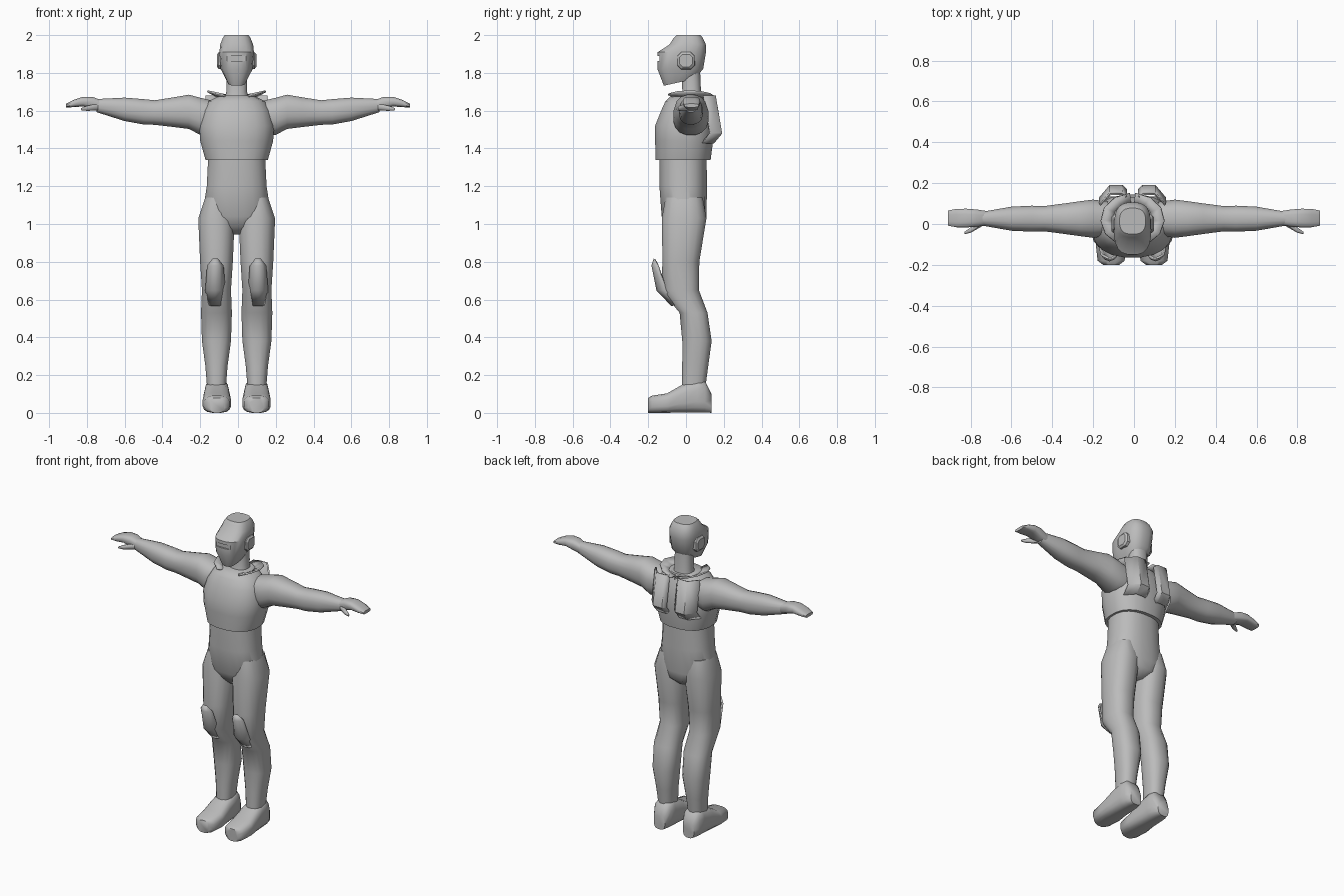
import bpy, bmesh, math

cube = bpy.data.objects.get("Cube")
if cube:
    bpy.data.objects.remove(cube, do_unlink=True)

grey = bpy.data.materials.new("plain grey")
grey.use_nodes = True
grey_value = (0.5, 0.5, 0.5, 1)
grey.diffuse_color = grey_value
grey.node_tree.nodes["Principled BSDF"].inputs["Base Color"].default_value = grey_value
TRUNK_OFFSET = -0.007  # the trunk sits slightly to one side of the arm span


def finish(name, bm, mirror, angle, offset):
    """Turn a bmesh into a smooth shaded, optionally mirrored object."""
    bmesh.ops.recalc_face_normals(bm, faces=bm.faces)
    mesh = bpy.data.meshes.new(name)
    bm.to_mesh(mesh)
    bm.free()
    mesh.materials.append(grey)
    part = bpy.data.objects.new(name, mesh)
    part.location.x = offset
    bpy.context.collection.objects.link(part)
    bpy.ops.object.select_all(action='DESELECT')
    part.select_set(True)
    bpy.context.view_layer.objects.active = part
    bpy.ops.object.shade_smooth_by_angle(angle=math.radians(angle))
    if mirror:
        part.modifiers.new("mirror", 'MIRROR')
    return part


def bridge(bm, rows, closed):
    """Fill quads between neighbouring rows of vertices."""
    for lower, upper in zip(rows, rows[1:]):
        count = len(lower)
        for k in range(count if closed else count - 1):
            following = (k + 1) % count
            bm.faces.new((lower[k], lower[following], upper[following], upper[k]))


def rounded(cosine, power):
    return math.copysign(abs(cosine) ** (2 / power), cosine)


def loft(name, rings, axis='z', sides=16, power=2.4, mirror=False, angle=50,
         first_tilt=0, offset=TRUNK_OFFSET):
    """Skin rounded rings given as (position, centre, centre, radius, radius)."""
    bm = bmesh.new()
    loops = []
    for position, centre_a, centre_b, radius_a, radius_b in rings:
        tilt = 0 if loops else first_tilt
        loop = []
        for k in range(sides):
            turn = math.tau * (k + 0.5) / sides
            a = centre_a + radius_a * rounded(math.cos(turn), power)
            rise = radius_b * rounded(math.sin(turn), power)
            b = centre_b + rise
            along = position + tilt * rise
            point = {'x': (along, a, b), 'y': (a, along, b), 'z': (a, b, along)}[axis]
            loop.append(bm.verts.new(point))
        loops.append(loop)
    bridge(bm, loops, closed=True)
    bm.faces.new(loops[0])
    bm.faces.new(loops[-1])
    return finish(name, bm, mirror, angle, offset)


def upright(name, rings, centre_x=0, **options):
    """Loft along z from (height, depth centre, half width, half depth)."""
    return loft(name, [(z, centre_x, y, width, depth) for z, y, width, depth in rings], **options)


def sheet(name, rows, angle=40):
    """Mirrored thin plate spanned by rows of points."""
    bm = bmesh.new()
    bridge(bm, [[bm.verts.new(point) for point in row] for row in rows], closed=False)
    plate = finish(name, bm, True, angle, TRUNK_OFFSET)
    solid = plate.modifiers.new("thickness", 'SOLIDIFY')
    solid.thickness = 0.01
    solid.offset = 0


# Trunk
upright("chest_vest", [
    (1.34, -.015, .167, .147), (1.44, -.01, .195, .155), (1.52, -.01, .2, .155),
    (1.6, 0, .18, .133), (1.65, 0, .15, .11), (1.68, .01, .09, .09)], sides=20)
upright("waist_and_hips", [
    (1.4, -.015, .15, .125), (1.2, -.015, .16, .127), (1.04, -.01, .185, .12),
    (.985, 0, .12, .1), (.945, 0, .03, .06)], sides=20)

# Legs
upright("legs", [
    (1.14, -.01, .06, .1), (1.03, -.01, .098, .12), (.8, -.027, .088, .099),
    (.65, -.032, .078, .102), (.53, .04, .083, .075), (.38, .058, .078, .079),
    (.25, .049, .06, .07), (.13, .04, .05, .063)], centre_x=.107, mirror=True)

# Feet, flat on the ground, from (depth, half width, half height)
foot_profile = [(-.2, .04, .04), (-.18, .067, .046), (-.1, .076, .052), (-.02, .07, .075),
                (.06, .065, .09), (.1, .06, .085), (.135, .04, .05)]
loft("feet", [(y, .105, height, width, height) for y, width, height in foot_profile],
     axis='y', power=3, mirror=True)

# Knee guards, flaring away from the leg at the top
guard_rows = []
for z, half_width, front, wrap in [(.815, .012, -.166, 0), (.78, .04, -.178, .03),
                                   (.65, .05, -.152, .05), (.57, .04, -.075, .03)]:
    guard_rows.append([(.113 + half_width * u, front + wrap * u * u, z)
                       for u in (-1, -.5, 0, .5, 1)])
sheet("knee_guards", guard_rows)

# Arms, from (reach, height, radius)
arm_profile = [(.1, 1.56, .085), (.2, 1.57, .1), (.26, 1.594, .092), (.34, 1.592, .08),
               (.44, 1.59, .066), (.5, 1.594, .068), (.6, 1.607, .063), (.75, 1.627, .035)]
loft("arms", [(x, .026, z, radius * .95, radius) for x, z, radius in arm_profile],
     axis='x', mirror=True, offset=0)

# Hands, from (reach, height, half width, half thickness), and thumbs
hand_profile = [(.72, 1.624, .035, .03), (.77, 1.64, .043, .034), (.82, 1.648, .047, .026),
                (.87, 1.638, .046, .02), (.91, 1.627, .038, .01)]
loft("hands", [(x, .029, z, width, thickness) for x, z, width, thickness in hand_profile],
     axis='x', sides=12, power=3, mirror=True, offset=0)
loft("thumbs", [(.74, .01, 1.62, .02, .02), (.8, -.03, 1.612, .014, .014),
                (.83, -.044, 1.608, .006, .006)],
     axis='x', sides=8, mirror=True, offset=0)

# Neck and head
upright("neck", [(1.64, .025, .07, .065), (1.7, .03, .056, .05), (1.82, .025, .056, .05)])
head = upright("head", [
    (1.75, -.037, .047, .081), (1.82, -.03, .085, .122), (1.91, -.022, .092, .129),
    (1.95, .009, .088, .097), (1.985, .012, .074, .078), (2, .014, .064, .064)],
    sides=20, power=2.7, angle=35, first_tilt=.22)

# Eye slot cut into the face
bpy.ops.mesh.primitive_cube_add(size=1, location=(TRUNK_OFFSET, -.16, 1.876))
cutter = bpy.context.object
cutter.name = "eye_slot_cutter"
cutter.scale = (.1, .04, .026)
cutter.hide_render = True
slot = head.modifiers.new("eye slot", 'BOOLEAN')
slot.operation = 'DIFFERENCE'
slot.solver = 'EXACT'
slot.object = cutter
bpy.context.view_layer.objects.active = head
bpy.ops.object.modifier_apply(modifier=slot.name)
bpy.data.objects.remove(cutter, do_unlink=True)

# Ear pieces
loft("ear_pieces", [(x, 0, 1.865, radius, radius) for x, radius in ((.07, .05), (.095, .047), (.104, .035))],
     axis='x', sides=8, power=3, mirror=True, angle=20)

# Open collar, raised over the shoulders
collar_inner, collar_outer = [], []
for degrees in range(-60, 90, 29):
    across, back = math.cos(math.radians(degrees)), math.sin(math.radians(degrees)) * .85
    collar_inner.append((.085 * across, .02 + .085 * back, 1.665))
    collar_outer.append((.155 * across, .02 + .155 * back, 1.67 + .033 * across))
sheet("collar", [collar_inner, collar_outer])

# Split cape hanging down the back, curling in along its lower edge
cape_columns = [(.03, .02), (.05, 0), (.11, 0), (.16, .06)]
sheet("back_cape", [[(x, back - tuck, z) for x, tuck in cape_columns]
                    for z, back in ((1.68, .153), (1.48, .187), (1.43, .145))], angle=30)
